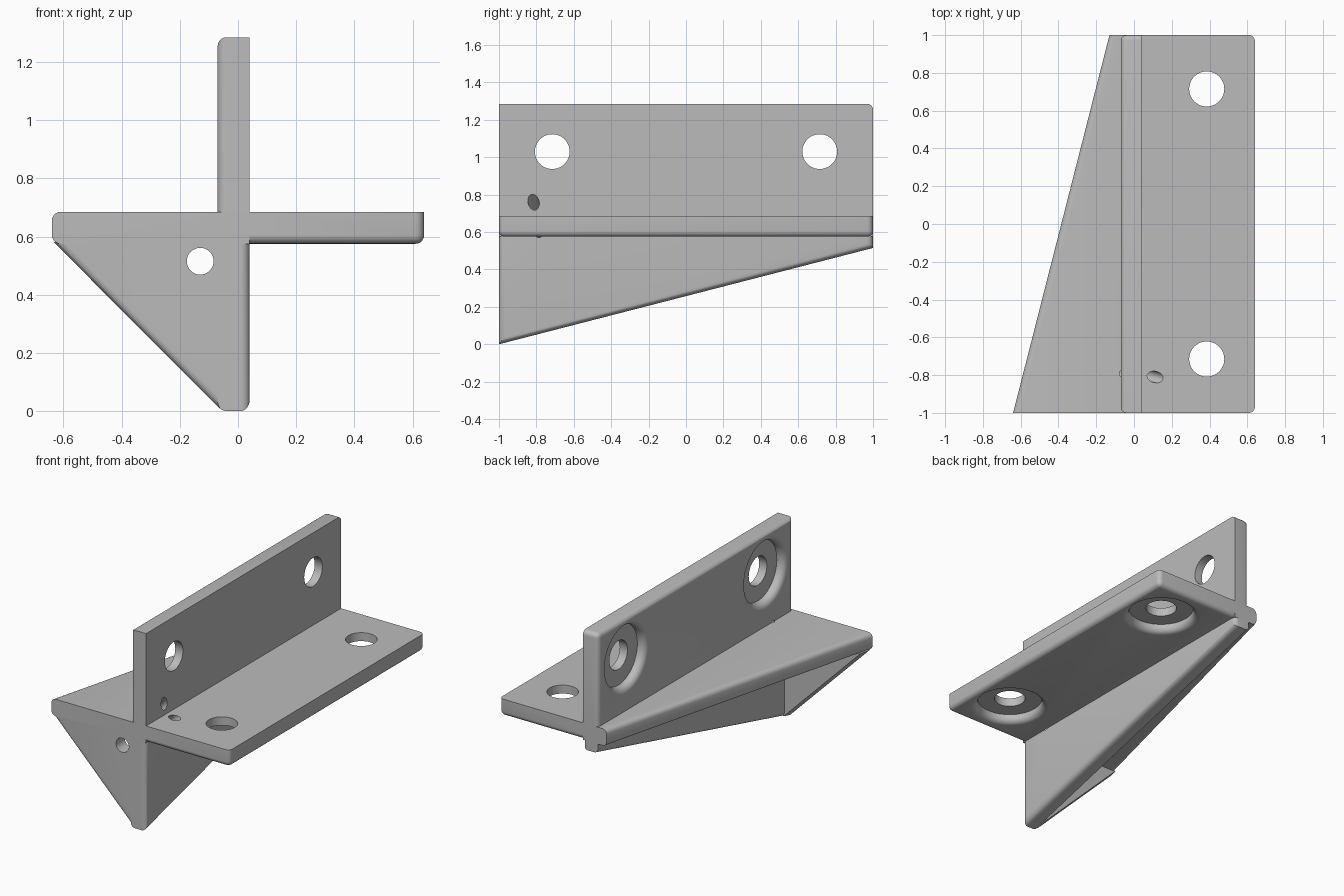
import bpy, bmesh, math
from mathutils import Vector, Matrix

old = bpy.data.objects.get("Cube")
if old:
    bpy.data.objects.remove(old, do_unlink=True)

grey = bpy.data.materials.new("mid grey")
grey.use_nodes = True
colour = (0.5, 0.5, 0.5, 1)
grey.diffuse_color = colour
grey.node_tree.nodes["Principled BSDF"].inputs["Base Color"].default_value = colour

ROUND = 0.03


def make_object(name, bm):
    bmesh.ops.recalc_face_normals(bm, faces=bm.faces)
    mesh = bpy.data.meshes.new(name)
    bm.to_mesh(mesh)
    bm.free()
    mesh.materials.append(grey)
    obj = bpy.data.objects.new(name, mesh)
    bpy.context.collection.objects.link(obj)
    return obj


def loft(name, front, back, rounded, y0=-1, y1=1):
    """Solid between two (x, z) quads, with chosen edges rounded."""
    bm = bmesh.new()
    v = [bm.verts.new((x, y, z)) for quad, y in ((front, y0), (back, y1)) for x, z in quad]
    bm.faces.new(v[:4])
    bm.faces.new(v[4:])
    for i in range(4):
        j = (i + 1) % 4
        bm.faces.new((v[i], v[j], v[j + 4], v[i + 4]))
    bmesh.ops.recalc_face_normals(bm, faces=bm.faces)
    edges = [bm.edges.get((v[a], v[b])) for a, b in rounded]
    bmesh.ops.bevel(bm, geom=edges, offset=ROUND, segments=5, profile=0.5, affect='EDGES')
    return make_object(name, bm)


def rect(x0, x1, z0, z1):
    return [(x0, z0), (x1, z0), (x1, z1), (x0, z1)]


def spun_cutter(name, profile, origin, direction, steps=48):
    """Turned cutter from (radius, distance) points along a direction."""
    bm = bmesh.new()
    rings = [[bm.verts.new((r * math.cos(t), r * math.sin(t), h))
              for t in (math.tau * i / steps for i in range(steps))] for r, h in profile]
    for a, b in zip(rings, rings[1:]):
        for i in range(steps):
            j = (i + 1) % steps
            bm.faces.new((a[i], a[j], b[j], b[i]))
    bm.faces.new(rings[0])
    bm.faces.new(rings[-1])
    turn = Vector(direction).to_track_quat('Z', 'Y').to_matrix().to_4x4()
    bm.transform(Matrix.Translation(origin) @ turn)
    return make_object(name, bm)


def combine(target, other, operation):
    other.hide_render = True
    mod = target.modifiers.new(other.name, 'BOOLEAN')
    mod.operation, mod.solver, mod.object = operation, 'EXACT', other
    bpy.ops.object.select_all(action='DESELECT')
    bpy.context.view_layer.objects.active = target
    target.select_set(True)
    bpy.ops.object.modifier_apply(modifier=mod.name)
    bpy.data.objects.remove(other, do_unlink=True)


# Plate limits shared by the four arms
L, R, B, T = -0.07, 0.04, 0.575, 0.685

# Upright and sideways mounting arms
upper = rect(L, R, B + 0.03, 1.285)
bracket = loft("bracket", upper, upper, [(3, 7), (0, 3), (4, 7), (6, 7)])
side = rect(L + 0.03, 0.64, B, T)
arms = [loft("side_arm", side, side, [(1, 5), (0, 1), (4, 5), (1, 2), (5, 6)])]

# Tapered arms
arms.append(loft("tapered_side_arm", rect(-0.64, R, B, T), rect(-0.13, R, B, T),
                 [(3, 7), (0, 4)]))
arms.append(loft("tapered_lower_arm", rect(L, R, 0, T - 0.03), rect(L, R, 0.515, T - 0.03),
                 [(1, 5), (1, 2), (5, 6), (0, 4)]))

# Triangular web closing the front
arms.append(loft("front_web",
                 [(-0.64, 0.58), (-0.065, 0.003), (0, 0.03), (0, 0.63)],
                 [(-0.617, 0.58), (-0.065, 0.026), (0, 0.05), (0, 0.63)],
                 [(0, 1)], -1, -0.91))
for arm in arms:
    combine(bracket, arm, 'UNION')

# Counterbored screw holes with a rounded lip
lip = [(0.195 + 0.04 * (1 - math.cos(a)), 0.04 * (1 - math.sin(a)))
       for a in (math.pi / 2 * i / 6 for i in range(6, -1, -1))]
bore = [(0.235, -0.02)] + lip + [(0.195, 0.055), (0.093, 0.055), (0.093, 0.2)]
for y in (-0.715, 0.715):
    combine(bracket, spun_cutter("upper_bore", bore, (L, y, 1.03), (1, 0, 0)), 'DIFFERENCE')
    combine(bracket, spun_cutter("side_bore", bore, (0.385, y, B), (0, 0, 1)), 'DIFFERENCE')

# Round hole through the web
combine(bracket, spun_cutter("web_hole", [(0.046, -0.1), (0.046, 0.2)],
                             (-0.13, -1, 0.515), (0, 1, 0)), 'DIFFERENCE')

# Pair of slanted holes through the inner corner
for start in ((0.112, -0.81, T), (R, -0.815, 0.76)):
    combine(bracket, spun_cutter("slanted_hole", [(0.03, -0.12), (0.03, 0.4)],
                                 start, (-1, 0.255, -1), 24), 'DIFFERENCE')

bpy.ops.object.select_all(action='DESELECT')
bpy.context.view_layer.objects.active = bracket
bracket.select_set(True)
bpy.ops.object.shade_smooth_by_angle(angle=math.radians(30))
